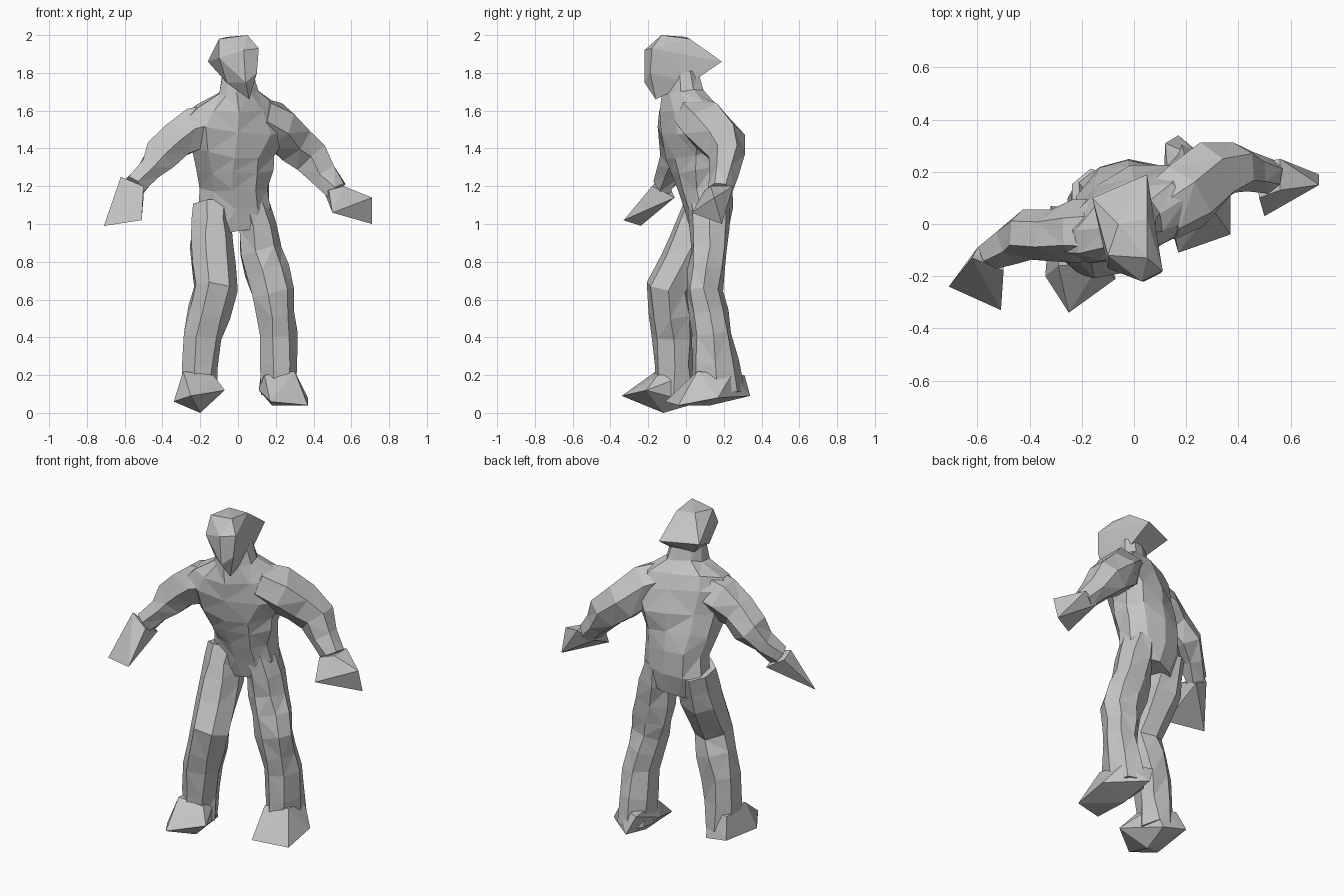
import bpy, bmesh, math, random
from mathutils import Vector

random.seed(4)
default_cube = bpy.data.objects.get("Cube")
if default_cube:
    bpy.data.objects.remove(default_cube)

shade = .55
grey = bpy.data.materials.new("plain grey")
grey.use_nodes = True
grey.diffuse_color = (shade, shade, shade, 1)
principled = grey.node_tree.nodes["Principled BSDF"]
principled.inputs["Base Color"].default_value = grey.diffuse_color


def finish(name, bm):
    """Turn a bmesh into a flat faceted object."""
    bmesh.ops.triangulate(bm, faces=bm.faces)
    bmesh.ops.recalc_face_normals(bm, faces=bm.faces)
    mesh = bpy.data.meshes.new(name)
    bm.to_mesh(mesh)
    bm.free()
    mesh.materials.append(grey)
    obj = bpy.data.objects.new(name, mesh)
    bpy.context.collection.objects.link(obj)
    return obj


def hull(name, *corners):
    """Angular block wrapped round its corner points."""
    bm = bmesh.new()
    for corner in corners:
        bm.verts.new(corner)
    result = bmesh.ops.convex_hull(bm, input=bm.verts)
    inner = [g for g in result["geom_interior"] if isinstance(g, bmesh.types.BMVert)]
    bmesh.ops.delete(bm, geom=inner, context="VERTS")
    return finish(name, bm)


def add_middles(joints, longest):
    """Put an extra joint halfway along every long stretch."""
    filled = [joints[0]]
    for start, end in zip(joints, joints[1:]):
        if (Vector(end[:3]) - Vector(start[:3])).length > longest:
            filled.append([(a + b) / 2 for a, b in zip(start, end)])
        filled.append(end)
    return filled


def tube(name, sides, *joints, rough=.009, longest=.16):
    """Uneven closed tube through joints of x, y, z, half width and half depth."""
    joints = add_middles(joints, longest)
    bm = bmesh.new()
    rings = []
    for k, (x, y, z, width, depth) in enumerate(joints):
        before = Vector(joints[max(k - 1, 0)][:3])
        after = Vector(joints[min(k + 1, len(joints) - 1)][:3])
        way = (after - before).normalized()
        side = way.cross(Vector((0, 1, 0))).normalized()
        front = way.cross(side)
        ring = []
        for i in range(sides):
            angle = math.tau * (i + .5) / sides
            wobble = Vector([random.uniform(-rough, rough) for axis in "xyz"])
            ring.append(bm.verts.new(Vector((x, y, z)) + wobble
                                     + side * width * math.cos(angle)
                                     + front * depth * math.sin(angle)))
        rings.append(ring)
    for low, high in zip(rings, rings[1:]):
        for i in range(sides):
            j = (i + 1) % sides
            bm.faces.new((low[i], low[j], high[j], high[i]))
    bm.faces.new(rings[0])
    bm.faces.new(rings[-1])
    return finish(name, bm)


# Torso, leaning forward toward the neck
torso = tube("torso", 10,
             (0, .12, .96, .16, .1),
             (-.02, .12, 1.08, .2, .13),
             (-.02, .1, 1.2, .19, .14),
             (-.02, .06, 1.4, .23, .17),
             (0, .02, 1.53, .29, .16),
             (0, 0, 1.62, .23, .14),
             (0, -.02, 1.7, .11, .11),
             (0, -.03, 1.8, .08, .09))

# Swing the left shoulder back and the right one forward
for vertex in torso.data.vertices:
    swing = min(max((vertex.co.z - 1.2) * 4, 0), 1)
    vertex.co.y += .3 * swing * vertex.co.x

# Head, with a pointed back
hull("head",
     (-.1, -.12, 1.98), (.05, -.13, 2), (.05, .02, 1.98), (-.06, 0, 1.99),
     (.05, .19, 1.86), (-.16, .1, 1.86), (-.1, -.17, 1.88), (.03, -.22, 1.92),
     (.11, -.18, 1.93), (.1, -.19, 1.8), (.04, -.22, 1.75), (.06, -.16, 1.66),
     (-.06, -.14, 1.75), (.07, .03, 1.75), (-.07, .02, 1.76))

# Arms, from shoulder to wrist
tube("right_arm", 6,
     (-.1, -.02, 1.54, .12, .12),
     (-.23, -.03, 1.5, .13, .12),
     (-.32, -.04, 1.44, .11, .1),
     (-.41, -.04, 1.36, .1, .1),
     (-.47, -.07, 1.28, .07, .08),
     (-.55, -.12, 1.2, .07, .06))
tube("left_arm", 6,
     (.1, .04, 1.57, .11, .12),
     (.2, .1, 1.52, .13, .14),
     (.29, .19, 1.43, .12, .13),
     (.38, .22, 1.36, .11, .1),
     (.45, .2, 1.26, .08, .08),
     (.52, .18, 1.18, .06, .07))

# Hands, flat and mitten-like
hull("right_hand",
     (-.71, -.24, .99), (-.51, -.33, 1.02), (-.62, -.13, 1.25),
     (-.5, -.18, 1.2), (-.5, -.06, 1.14), (-.6, -.09, 1.2))
hull("left_hand",
     (.71, .19, 1), (.71, .15, 1.14), (.5, .03, 1.06), (.56, .25, 1.2),
     (.46, .23, 1.16), (.48, .1, 1.18), (.56, .13, 1.2))

# Legs, from ankle to hip
tube("right_leg", 7,
     (-.21, -.06, .1, .09, .11),
     (-.19, -.07, .4, .11, .11),
     (-.12, -.09, .66, .12, .12),
     (-.14, .04, .9, .12, .13),
     (-.14, .1, 1.1, .1, .12))
tube("left_leg", 7,
     (.21, .17, .1, .1, .14),
     (.21, .14, .42, .1, .11),
     (.18, .1, .64, .12, .1),
     (.12, .12, .86, .12, .1),
     (.08, .12, 1.1, .09, .12))

# Feet, the left one turned outward
hull("right_foot",
     (-.25, -.34, .09), (-.34, -.2, .06), (-.07, -.21, .12), (-.2, -.12, 0),
     (-.32, .07, .08), (-.17, .05, .05), (-.29, -.16, .22), (-.13, -.15, .2),
     (-.29, .02, .2), (-.15, 0, .2))
hull("left_foot",
     (.17, -.11, .06), (.37, -.04, .04), (.37, .17, .08), (.17, .34, .09),
     (.18, .13, .04), (.11, .1, .12), (.12, .31, .2), (.3, .06, .22),
     (.28, .24, .2), (.14, .06, .2))
